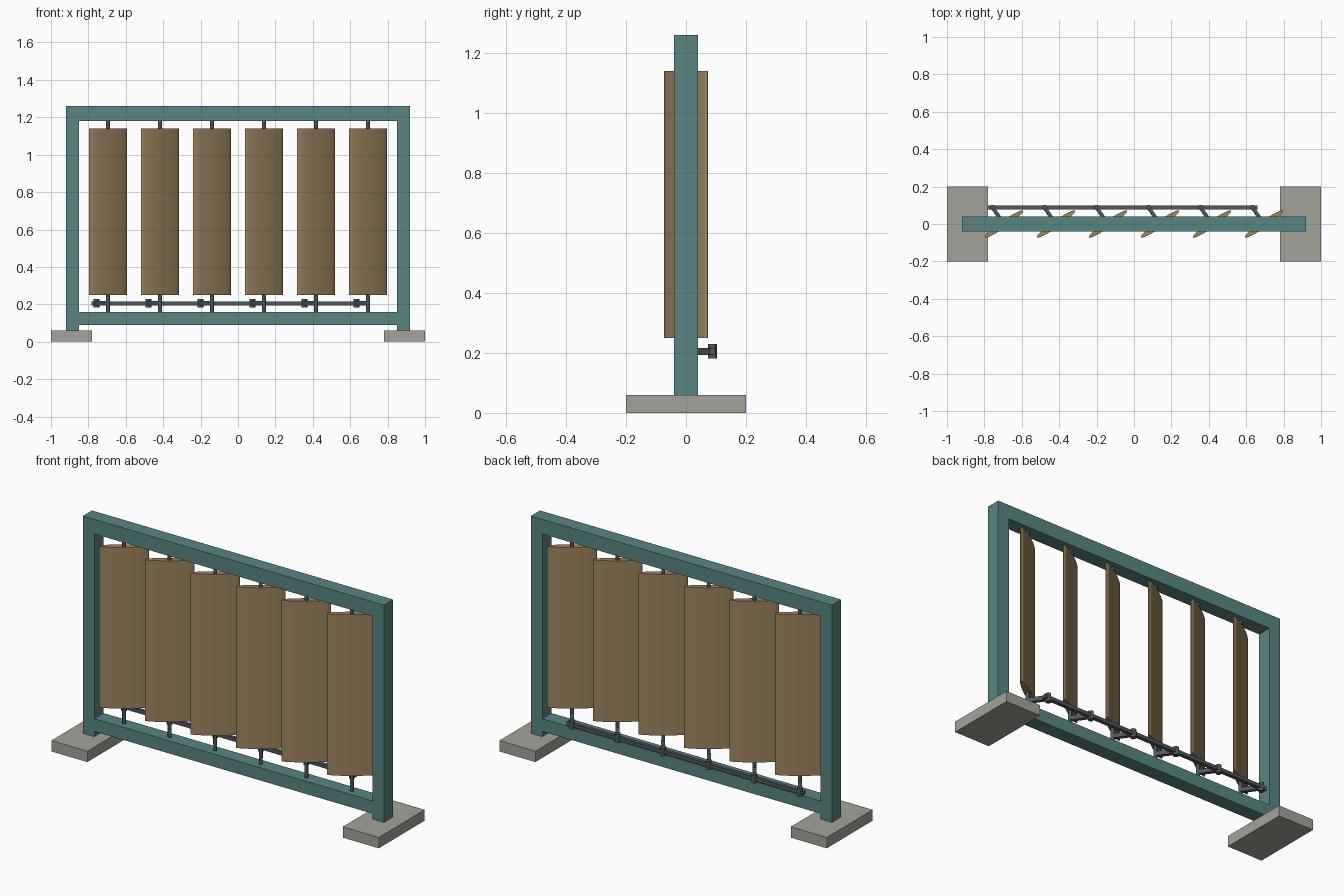
import bpy
import math
from mathutils import Matrix

if "Cube" in bpy.data.objects:
    bpy.data.objects.remove(bpy.data.objects["Cube"], do_unlink=True)


def material(name, rgb):
    mat = bpy.data.materials.new(name)
    mat.use_nodes = True
    mat.diffuse_color = (*rgb, 1)
    mat.node_tree.nodes["Principled BSDF"].inputs["Base Color"].default_value = (*rgb, 1)
    return mat


TEAL = material("teal paint", (0.10, 0.235, 0.225))
WOOD = material("tan wood", (0.34, 0.235, 0.115))
STONE = material("grey concrete", (0.37, 0.37, 0.32))
STEEL = material("dark steel", (0.08, 0.095, 0.105))


def box(name, x, y, z, mat, turn=0):
    """Box from (low, high) ranges, turned about the vertical axis at its centre."""
    bpy.ops.mesh.primitive_cube_add(size=1)
    ob = bpy.context.object
    ob.name = name
    ranges = (x, y, z)
    ob.data.transform(Matrix.Diagonal([b - a for a, b in ranges] + [1]))
    ob.location = [(a + b) / 2 for a, b in ranges]
    ob.rotation_euler.z = turn
    ob.data.materials.append(mat)
    return ob


def column(name, x, y, low, high, rx, ry, mat, sides, turn=0):
    """Upright elliptic cylinder with smooth sides and sharp rims."""
    bpy.ops.mesh.primitive_cylinder_add(vertices=sides, radius=1, depth=high - low)
    ob = bpy.context.object
    ob.name = name
    ob.data.transform(Matrix.Diagonal((rx, ry, 1, 1)))
    ob.location = (x, y, (low + high) / 2)
    ob.rotation_euler.z = turn
    ob.data.materials.append(mat)
    bpy.ops.object.shade_smooth_by_angle(angle=math.radians(40))
    return ob


# Frame and feet
DEPTH = (-0.04, 0.04)
for side, label in ((-1, "right"), (1, "left")):
    box(label + "_post", sorted((side * 0.85, side * 0.92)), DEPTH, (0.06, 1.26), TEAL)
    box(label + "_foot", sorted((side * 0.78, side)), (-0.2, 0.2), (0, 0.06), STONE)
box("top_rail", (-0.85, 0.85), DEPTH, (1.18, 1.26), TEAL)
box("bottom_rail", (-0.85, 0.85), DEPTH, (0.09, 0.16), TEAL)

# Louvre blades with pivots, crank arms and link pins
COUNT, PITCH = 6, 0.278
TILT = math.radians(35)
ARM = 0.107
dx, dy = -ARM * math.sin(TILT), ARM * math.cos(TILT)
for i in range(COUNT):
    x = (i - (COUNT - 1) / 2) * PITCH
    tag = "_" + str(i + 1)
    column("blade" + tag, x, 0, 0.25, 1.14, 0.125, 0.018, WOOD, 32, TILT)
    column("pivot" + tag, x, 0, 0.16, 1.18, 0.01, 0.01, STEEL, 12)
    mx, my = x + dx / 2, dy / 2
    box("crank_arm" + tag, (mx - 0.01, mx + 0.01), (my - ARM / 2, my + ARM / 2),
        (0.193, 0.217), STEEL, TILT)
    column("link_pin" + tag, x + dx, dy, 0.182, 0.229, 0.015, 0.015, STEEL, 12)

# Link rod joining all cranks
reach = (COUNT - 1) / 2 * PITCH
box("link_rod", (dx - reach - 0.028, dx + reach + 0.028), (dy - 0.01, dy + 0.01),
    (0.195, 0.215), STEEL)
